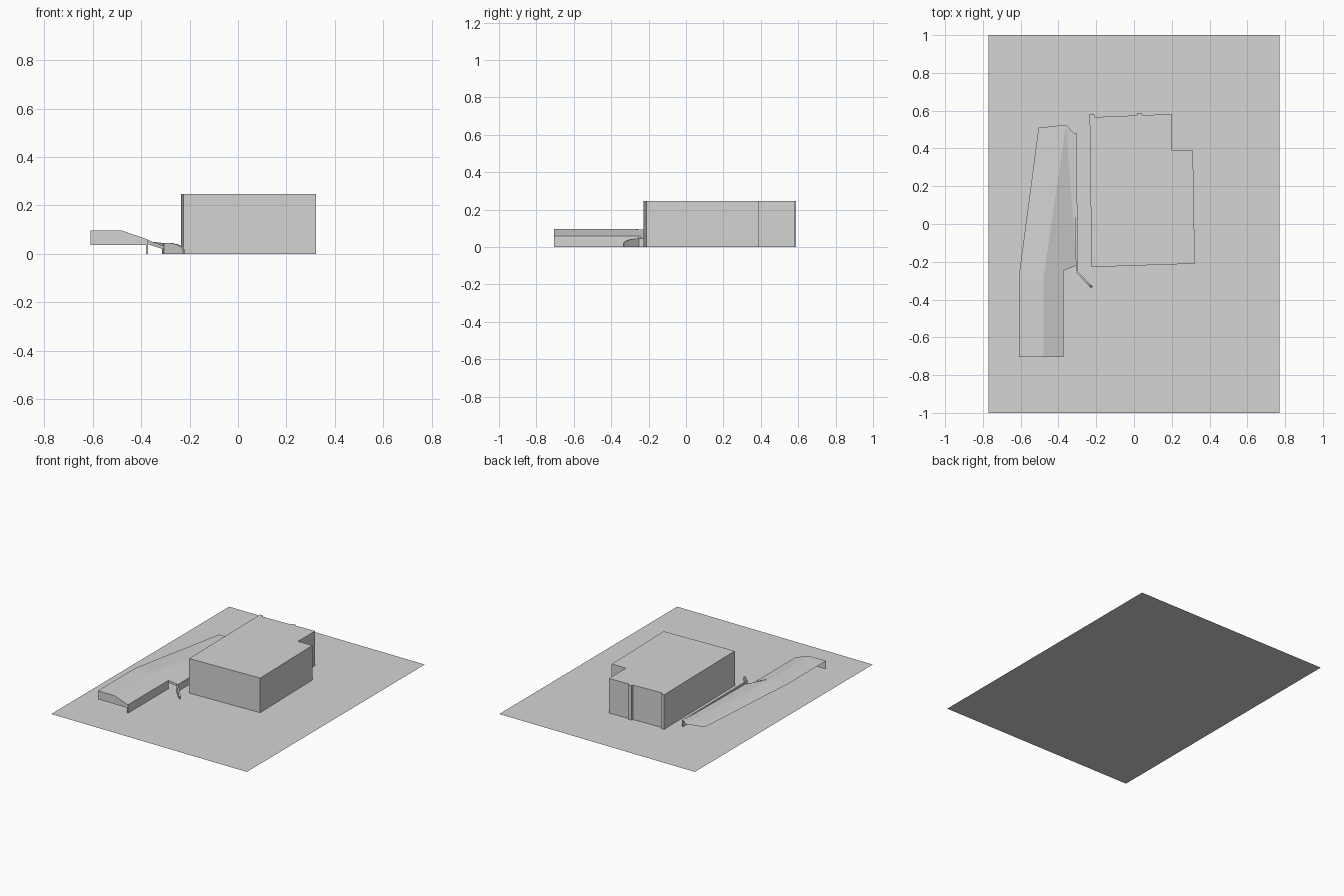
import bpy, bmesh

if "Cube" in bpy.data.objects:
    bpy.data.objects.remove(bpy.data.objects["Cube"])

grey = bpy.data.materials.new("light_grey")
grey.diffuse_color = (0.66, 0.66, 0.65, 1)
grey.use_nodes = True
grey.node_tree.nodes["Principled BSDF"].inputs["Base Color"].default_value = grey.diffuse_color


def make(name, verts, faces):
    """Mesh object from a few corner points."""
    me = bpy.data.meshes.new(name)
    me.from_pydata(verts, [], faces)
    me.materials.append(grey)
    ob = bpy.data.objects.new(name, me)
    bpy.context.collection.objects.link(ob)
    return ob


def prism(name, outline, z0, z1, bottom=False):
    """Extrude a plan outline (counter-clockwise) upwards."""
    n = len(outline)
    verts = [(x, y, z) for z in (z0, z1) for x, y in outline]
    faces = [(i, (i + 1) % n, n + (i + 1) % n, n + i) for i in range(n)]
    faces.append(tuple(range(n, 2 * n)))
    if bottom:
        faces.append(tuple(reversed(range(n))))
    return make(name, verts, faces)


def wall(name, path, offset):
    """Thin upright wall: path of (x, y, base z, top z), thickened sideways."""
    verts = []
    for x, y, a, b in path:
        verts += [(x, y, a), (x, y, b),
                  (x + offset[0], y + offset[1], b), (x + offset[0], y + offset[1], a)]
    faces = []
    for i in range(len(path) - 1):
        p, q = 4 * i, 4 * i + 4
        faces += [(p + k, p + (k + 1) % 4, q + (k + 1) % 4, q + k) for k in range(3)]
    e = 4 * (len(path) - 1)
    faces += [(0, 3, 2, 1), (e, e + 1, e + 2, e + 3)]
    ob = make(name, verts, faces)
    bm = bmesh.new()
    bm.from_mesh(ob.data)
    bmesh.ops.recalc_face_normals(bm, faces=bm.faces)
    bm.to_mesh(ob.data)
    bm.free()
    return ob


# site plane
make("site_plane", [(-0.77, -1, 0), (0.77, -1, 0), (0.77, 1, 0), (-0.77, 1, 0)],
     [(0, 1, 2, 3)])

# main block with two shallow pilasters at the back and a notched corner
prism("main_building", [
    (-0.225, -0.228), (0.322, -0.21), (0.312, 0.39), (0.2, 0.39), (0.2, 0.582),
    (0.042, 0.576), (0.042, 0.588), (0.016, 0.588), (0.016, 0.575),
    (-0.208, 0.566), (-0.212, 0.582), (-0.235, 0.582)], 0, 0.246)

# raised bank, flat on the outer side and falling towards the building
make("sloped_bank", [
    (-0.505, 0.51, 0.06), (-0.36, 0.525, 0.05), (-0.312, 0.475, 0.045),
    (-0.305, -0.22, 0.032), (-0.48, -0.29, 0.096), (-0.61, -0.28, 0.096)],
    [(0, 5, 4), (0, 4, 1), (1, 4, 3), (1, 3, 2)])

# cut edge at the front of the bank
make("bank_edge", [
    (-0.375, -0.248, 0.058), (-0.305, -0.22, 0.032),
    (-0.305, -0.22, 0.018), (-0.375, -0.248, 0.04)], [(0, 3, 2, 1)])

# front terrace: flat deck, sloped deck and hanging front panel
Y0, Y1 = -0.705, -0.29
make("terrace_deck", [
    (-0.61, Y0, 0.096), (-0.48, Y0, 0.096), (-0.375, Y0, 0.06),
    (-0.375, -0.248, 0.06), (-0.48, Y1, 0.096), (-0.61, -0.28, 0.096)],
    [(0, 1, 4, 5), (1, 2, 3, 4)])
make("terrace_front", [
    (-0.61, Y0, 0.036), (-0.375, Y0, 0.036), (-0.375, Y0, 0.06),
    (-0.48, Y0, 0.096), (-0.61, Y0, 0.096)], [(0, 1, 2, 3, 4)])

# side wall under the terrace
wall("terrace_side_wall", [(-0.372, Y0, 0.0, 0.06), (-0.372, -0.25, 0.0, 0.06)],
     (-0.008, 0))

# retaining wall along the bank, and its lowered angled end
wall("retaining_wall", [(-0.303, 0.48, 0, 0.045), (-0.298, -0.25, 0, 0.045)], (-0.01, 0))
wall("angled_wall_end", [
    (-0.298, -0.25, 0, 0.045), (-0.27, -0.28, 0, 0.044), (-0.245, -0.306, 0, 0.038),
    (-0.23, -0.321, 0, 0.03), (-0.22, -0.332, 0, 0.018)], (-0.008, -0.006))
